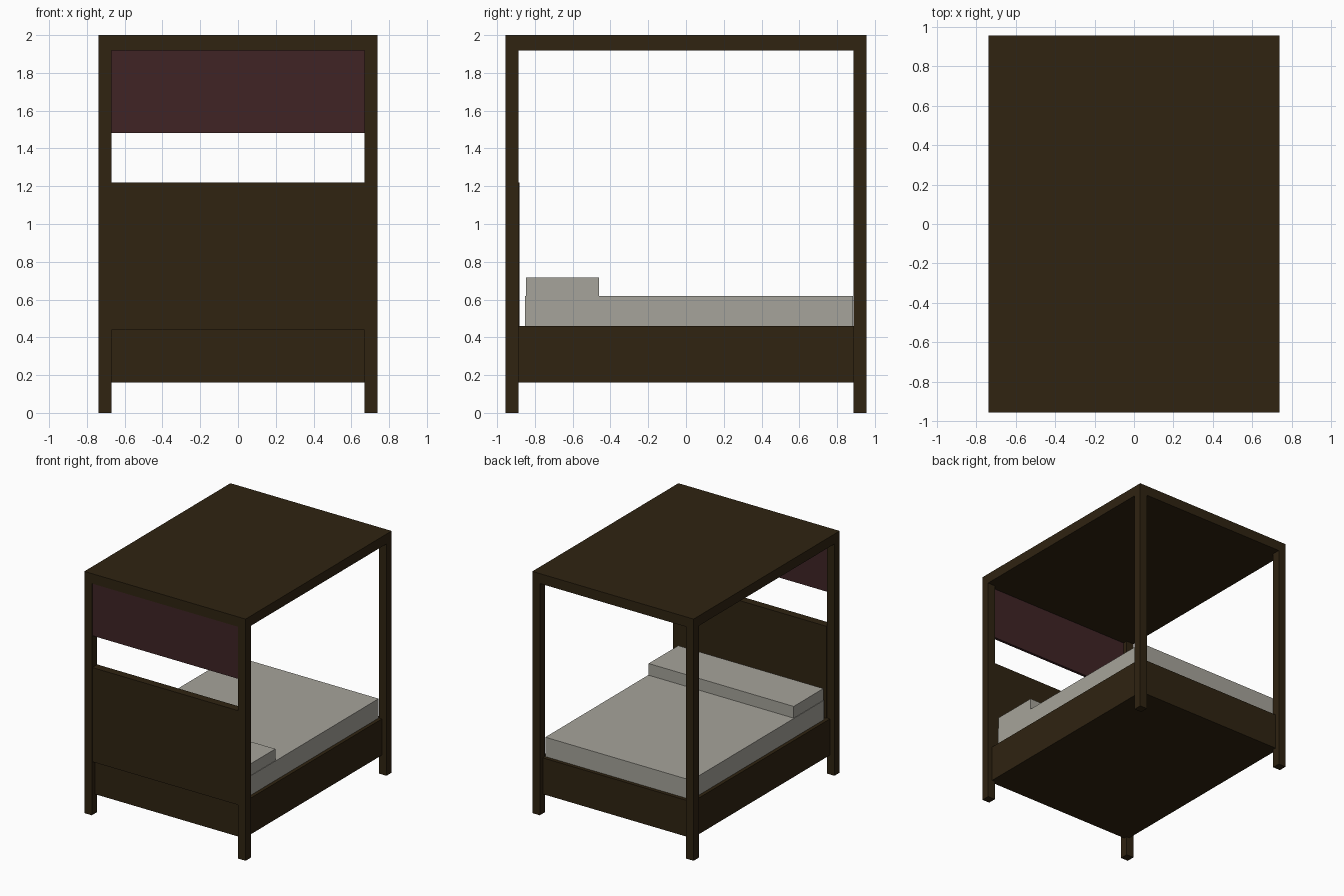
import bpy

# Remove the default object
cube = bpy.data.objects.get("Cube")
if cube:
    bpy.data.objects.remove(cube, do_unlink=True)


def material(name, rgb):
    mat = bpy.data.materials.new(name)
    mat.use_nodes = True
    color = (*rgb, 1.0)
    mat.diffuse_color = color
    mat.node_tree.nodes["Principled BSDF"].inputs["Base Color"].default_value = color
    return mat


wood = material("dark wood", (0.029, 0.017, 0.0056))
linen = material("pale linen", (0.38, 0.37, 0.325))
cloth = material("maroon cloth", (0.050, 0.0175, 0.0185))


def box(name, x, y, z, mat):
    """Axis-aligned box given by (min, max) ranges."""
    bpy.ops.mesh.primitive_cube_add(size=1)
    obj = bpy.context.object
    obj.name = name
    spans = (x, y, z)
    center = [(a + b) / 2 for a, b in spans]
    size = [b - a for a, b in spans]
    for v in obj.data.vertices:
        v.co = [center[i] + v.co[i] * size[i] for i in range(3)]
    obj.data.materials.append(mat)
    return obj


W, L = 0.738, 0.955      # half width and half length
POST = 0.068             # post thickness
ROOF = 1.918             # underside of canopy
IN = W - POST            # inner face of posts

# Four corner posts
for sx, side in ((1, "left"), (-1, "right")):
    for sy, end in ((-1, "front"), (1, "back")):
        xs = sorted((sx * W, sx * IN))
        ys = sorted((sy * L, sy * (L - POST)))
        box(f"{end}_{side}_post", xs, ys, (0, ROOF), wood)

# Flat canopy resting on the posts
box("canopy", (-W, W), (-L, L), (ROOF, 2.0), wood)

# Bed base, slightly inset from the outer faces of the posts
box("bed_base", (-0.697, 0.697), (-0.915, 0.915), (0.16, 0.46), wood)

# Headboard and hanging cloth above it
box("headboard", (-IN, IN), (-0.948, -0.882), (0.44, 1.22), wood)
box("valance", (-IN, IN), (-0.947, -0.925), (1.483, ROOF), cloth)

# Mattress and full-width bolster
box("mattress", (-0.668, 0.668), (-0.853, 0.885), (0.46, 0.62), linen)
box("pillow", (-0.664, 0.664), (-0.848, -0.46), (0.62, 0.717), linen)
